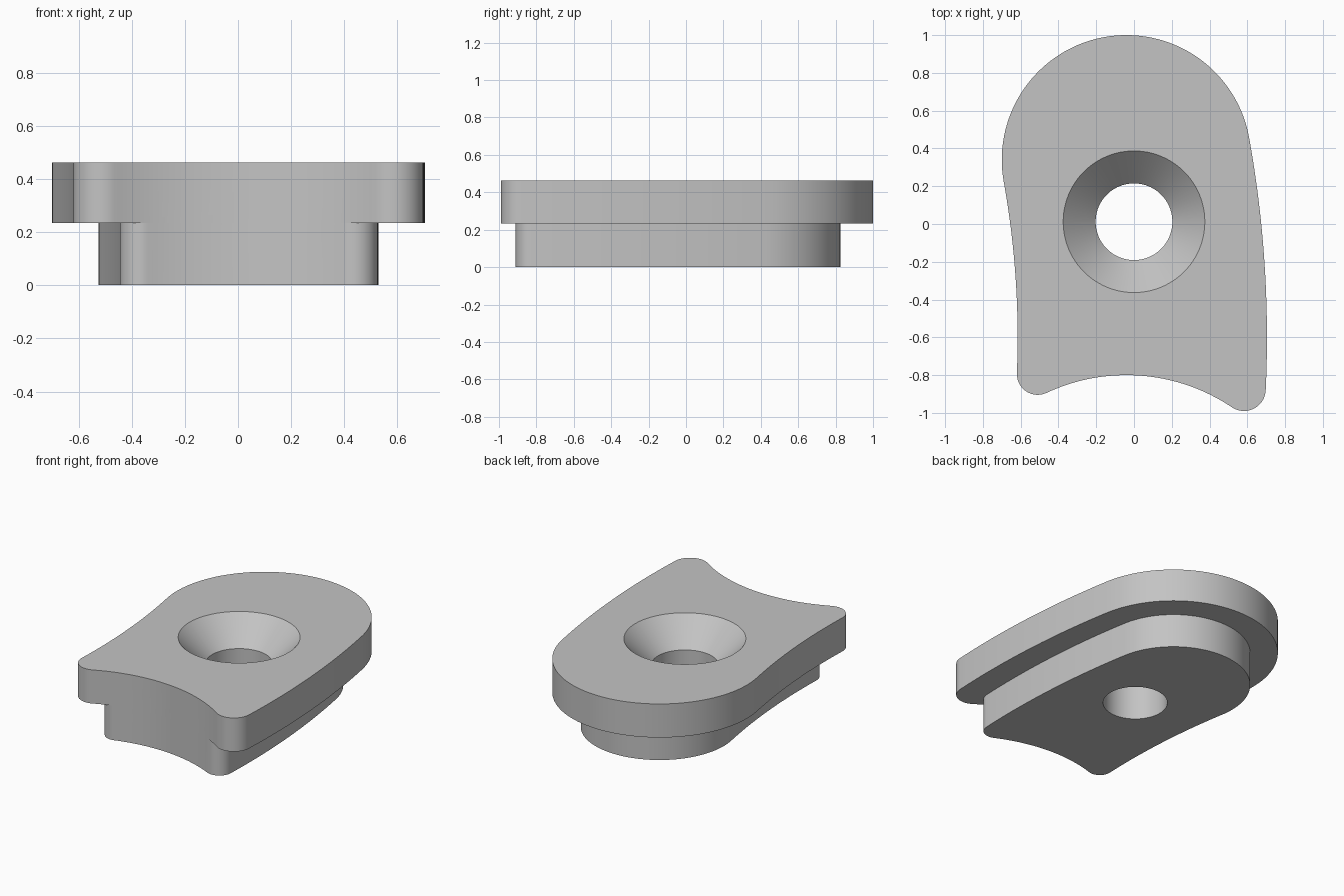
import bpy, bmesh
from math import atan2, cos, sin, pi, sqrt
from mathutils import Vector

cube = bpy.data.objects.get("Cube")
if cube:
    bpy.data.objects.remove(cube, do_unlink=True)

grey = bpy.data.materials.new("plain grey")
grey.use_nodes = True
grey.diffuse_color = (0.55, 0.55, 0.55, 1)
grey.node_tree.nodes["Principled BSDF"].inputs["Base Color"].default_value = (0.55, 0.55, 0.55, 1)

# Centres of the round end, the long curved sides and the hollow front
ROUND = Vector((-0.04, 0.34))
SIDE = Vector((-5.26, -0.6))
FRONT = Vector((-0.04, -1.8))
FRONT_R = 1.0
HOLE = Vector((0, 0.012))
TOP, STEP, SINK = 0.462, 0.234, 0.29


def angle(a, b):
    d = b - a
    return atan2(d.y, d.x)


def arc(c, r, a0, a1, n):
    """Points along an arc, without its last point."""
    steps = [a0 + (a1 - a0) * i / n for i in range(n)]
    return [c + Vector((cos(a), sin(a))) * r for a in steps]


def meet(c0, r0, c1, r1):
    """Upper crossing of two circles."""
    d = c1 - c0
    k = (r0 * r0 - r1 * r1 + d.length_squared) / (2 * d.length)
    u = d.normalized()
    side = Vector((-u.y, u.x)) * sqrt(r0 * r0 - k * k)
    return max(c0 + u * k + side, c0 + u * k - side, key=lambda p: p.y)


def outline(half, fillet_left, fillet_right):
    spine = (ROUND - SIDE).length
    tilt = angle(SIDE, ROUND)
    left = meet(SIDE, spine - half + fillet_left, FRONT, FRONT_R + fillet_left)
    right = meet(SIDE, spine + half - fillet_right, FRONT, FRONT_R + fillet_right)
    pts = arc(ROUND, half, tilt, tilt + pi, 72)
    pts += arc(SIDE, spine - half, tilt, angle(SIDE, left), 24)
    pts += arc(left, fillet_left, angle(left, SIDE), angle(left, FRONT) + 2 * pi, 16)
    pts += arc(FRONT, FRONT_R, angle(FRONT, left), angle(FRONT, right), 40)
    pts += arc(right, fillet_right, angle(right, FRONT), angle(SIDE, right), 16)
    pts += arc(SIDE, spine + half, angle(SIDE, right), tilt, 24)
    return pts


def loft(name, rings):
    """Closed solid through a stack of (points, height) rings."""
    bm = bmesh.new()
    loops = [[bm.verts.new((p.x, p.y, z)) for p in pts] for pts, z in rings]
    for low, high in zip(loops, loops[1:]):
        n = len(low)
        for i in range(n):
            j = (i + 1) % n
            bm.faces.new((low[i], low[j], high[j], high[i]))
    bm.faces.new(loops[0][::-1])
    bm.faces.new(loops[-1])
    bmesh.ops.recalc_face_normals(bm, faces=bm.faces)
    mesh = bpy.data.meshes.new(name)
    bm.to_mesh(mesh)
    bm.free()
    mesh.materials.append(grey)
    obj = bpy.data.objects.new(name, mesh)
    bpy.context.collection.objects.link(obj)
    return obj


def combine(target, tool, operation):
    mod = target.modifiers.new(operation.title(), "BOOLEAN")
    mod.operation, mod.solver, mod.object = operation, "EXACT", tool
    bpy.context.view_layer.objects.active = target
    bpy.ops.object.modifier_apply(modifier=mod.name)
    bpy.data.objects.remove(tool, do_unlink=True)


# Wide top plate joined to the narrower foot below it
plate = outline(0.66, 0.11, 0.115)
foot = outline(0.485, 0.08, 0.087)
body = loft("stepped_plate", [(plate, STEP), (plate, TOP)])
combine(body, loft("foot", [(foot, 0), (foot, STEP)]), "UNION")

# Countersunk through hole
def ring(r):
    return arc(HOLE, r, 0, 2 * pi, 96)

rise = 0.05
slope = (0.375 - 0.203) / (TOP - SINK)
cutter = loft("hole_cutter", [(ring(0.203), -rise), (ring(0.203), SINK),
                              (ring(0.375 + rise * slope), TOP + rise)])
cutter.hide_render = True
combine(body, cutter, "DIFFERENCE")

# Smooth curved walls, crisp rims
bpy.ops.object.select_all(action="DESELECT")
body.select_set(True)
bpy.context.view_layer.objects.active = body
bpy.ops.object.shade_smooth_by_angle(angle=pi / 6)
